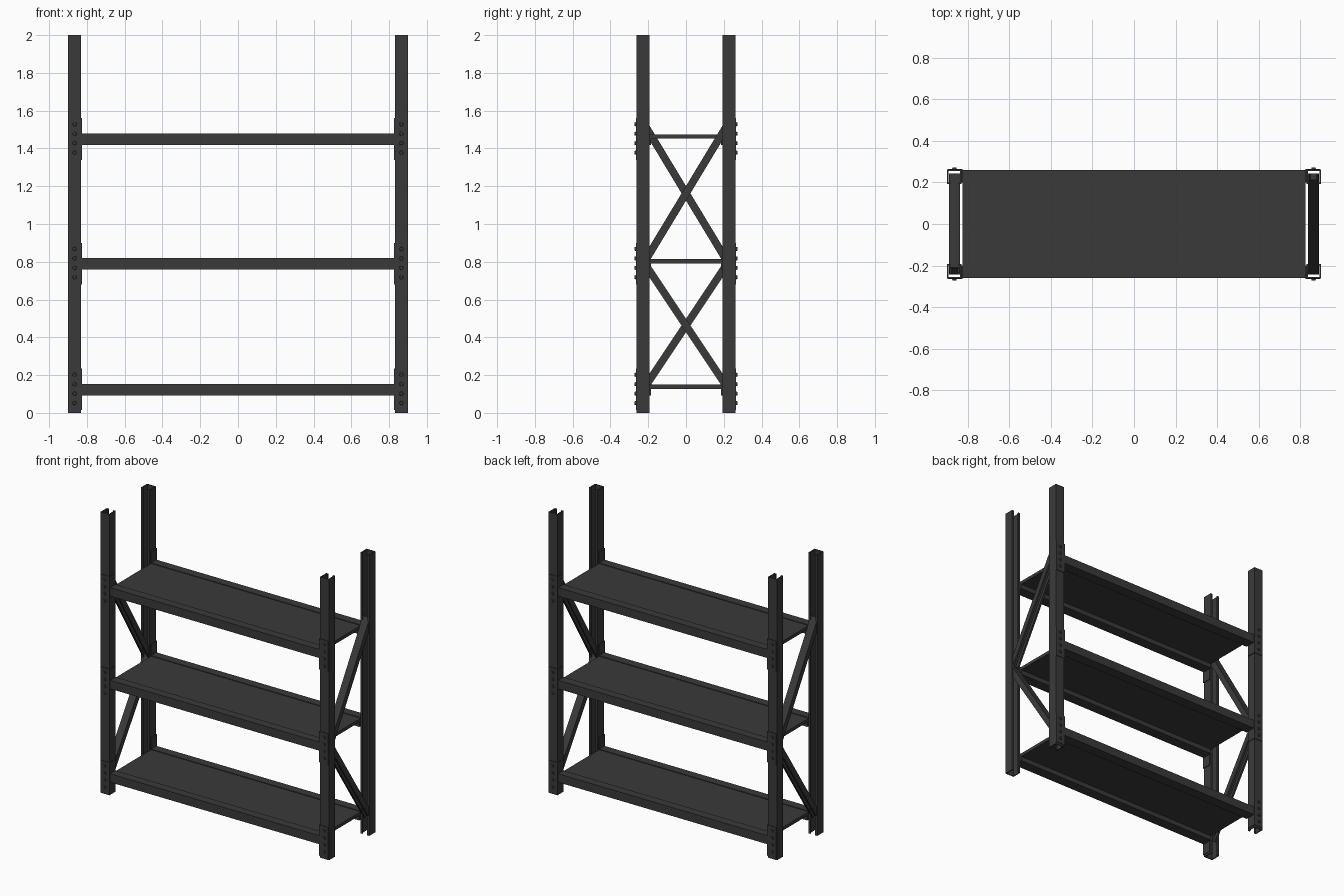
import bpy, bmesh, math
from mathutils import Vector, Matrix

cube = bpy.data.objects.get("Cube")
if cube:
    bpy.data.objects.remove(cube, do_unlink=True)

steel = bpy.data.materials.new("dark_grey_steel")
steel.use_nodes = True
COLOUR = (0.042, 0.042, 0.042, 1)
steel.diffuse_color = COLOUR
steel.node_tree.nodes["Principled BSDF"].inputs["Base Color"].default_value = COLOUR


def finish(name, bm):
    bmesh.ops.recalc_face_normals(bm, faces=bm.faces)
    mesh = bpy.data.meshes.new(name)
    bm.to_mesh(mesh)
    bm.free()
    mesh.materials.append(steel)
    obj = bpy.data.objects.new(name, mesh)
    bpy.context.collection.objects.link(obj)
    return obj


def add_box(bm, xs, ys, zs):
    size = [abs(b - a) for a, b in (xs, ys, zs)]
    mid = Vector([(a + b) / 2 for a, b in (xs, ys, zs)])
    bmesh.ops.create_cube(bm, size=1, matrix=Matrix.Translation(mid) @ Matrix.Diagonal((*size, 1)))


def extrude_profile(bm, points, start, direction):
    """Extrude a closed 3D outline along a vector."""
    face = bm.faces.new([bm.verts.new(start + p) for p in points])
    out = bmesh.ops.extrude_face_region(bm, geom=[face])
    verts = [v for v in out["geom"] if isinstance(v, bmesh.types.BMVert)]
    bmesh.ops.translate(bm, verts=verts, vec=direction)


def channel(width, depth, wall, lip):
    """Outline of a lipped C channel, closed at v=0 and open at v=depth."""
    w, i = width / 2, width / 2 - wall
    half = [(w, 0), (w, depth), (w - lip, depth), (w - lip, depth - wall),
            (i, depth - wall), (i, wall)]
    return half + [(-u, v) for u, v in reversed(half)]


SHELVES = {"bottom": 0.154, "middle": 0.82, "top": 1.48}
SIDES = {"left": 1, "right": -1}
ENDS = {"front": -1, "back": 1}
POST_X, OUTER_Y, POST_W = 0.865, 0.262, 0.07

# Upright posts, open toward the inside of the frame
for side, sx in SIDES.items():
    for end, sy in ENDS.items():
        bm = bmesh.new()
        outline = [Vector((u, -sy * v, 0)) for u, v in channel(POST_W, POST_W, 0.007, 0.016)]
        extrude_profile(bm, outline, Vector((sx * POST_X, sy * OUTER_Y, 0)), Vector((0, 0, 2)))
        finish(f"{end}_{side}_post", bm)

for level, top in SHELVES.items():
    # Shelf panel
    bm = bmesh.new()
    add_box(bm, (-0.826, 0.826), (-0.202, 0.202), (top - 0.028, top - 0.005))
    finish(f"{level}_shelf_panel", bm)

    for end, sy in ENDS.items():
        # Beam with a small ledge under the panel
        bm = bmesh.new()
        add_box(bm, (-0.828, 0.828), (sy * 0.2, sy * 0.26), (top - 0.061, top))
        add_box(bm, (-0.826, 0.826), (sy * 0.185, sy * 0.201), (top - 0.061, top - 0.028))
        finish(f"{level}_{end}_beam", bm)

        for side, sx in SIDES.items():
            # Angle bracket wrapped round the post
            low, high = top - 0.14, top + 0.08
            bm = bmesh.new()
            add_box(bm, (sx * 0.826, sx * 0.897), (sy * 0.261, sy * 0.266), (low, high))
            add_box(bm, (sx * 0.825, sx * 0.83), (sy * 0.2, sy * 0.266), (low, high))
            finish(f"{level}_{end}_{side}_bracket", bm)

            # Four bolt heads
            bm = bmesh.new()
            for k in range(4):
                place = Matrix.Translation((sx * POST_X, sy * 0.267, top + 0.048 - 0.05 * k))
                bmesh.ops.create_cone(bm, cap_ends=True, segments=12, radius1=0.012, radius2=0.009,
                                      depth=0.012,
                                      matrix=place @ Matrix.Rotation(sy * -math.pi / 2, 4, 'X'))
            finish(f"{level}_{end}_{side}_bolts", bm)

# Zigzag braces, leaning opposite ways on the two sides
BRACES = {"lower": (0.755, 0.17), "upper": (0.84, 1.485)}
for side, sx in SIDES.items():
    for name, (z_near, z_far) in BRACES.items():
        a = Vector((sx * POST_X, -sx * 0.195, z_near))
        b = Vector((sx * POST_X, sx * 0.195, z_far))
        extra = (b - a) * 0.08
        a, b = a - extra, b + extra
        along = (b - a).normalized()
        across = Vector((1, 0, 0))
        up = along.cross(across)
        if up.z < 0:
            up.negate()
        bm = bmesh.new()
        outline = [across * u - up * (v - 0.02) for u, v in channel(0.054, 0.04, 0.006, 0.012)]
        extrude_profile(bm, outline, a, b - a)
        finish(f"{name}_{side}_brace", bm)
